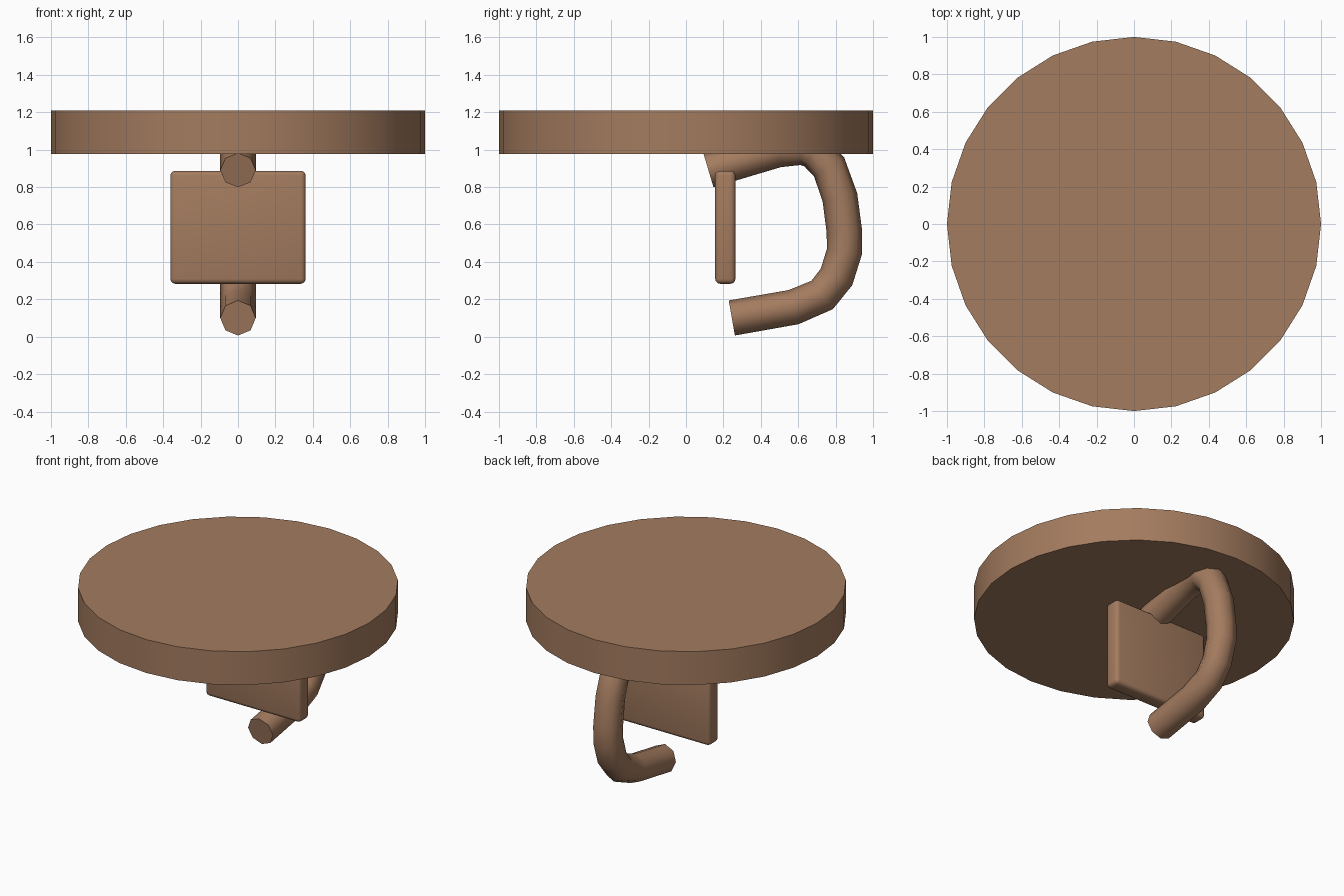
import bpy, bmesh, math
from mathutils import Vector

if "Cube" in bpy.data.objects:
    bpy.data.objects.remove(bpy.data.objects["Cube"])

brown = bpy.data.materials.new("warm brown")
brown.diffuse_color = (0.37, 0.2, 0.115, 1)
brown.use_nodes = True
brown.node_tree.nodes["Principled BSDF"].inputs["Base Color"].default_value = brown.diffuse_color


def finish(name, bm, angle):
    bmesh.ops.recalc_face_normals(bm, faces=bm.faces)
    mesh = bpy.data.meshes.new(name)
    bm.to_mesh(mesh)
    bm.free()
    mesh.materials.append(brown)
    obj = bpy.data.objects.new(name, mesh)
    bpy.context.collection.objects.link(obj)
    bpy.ops.object.select_all(action='DESELECT')
    obj.select_set(True)
    bpy.context.view_layer.objects.active = obj
    bpy.ops.object.shade_smooth_by_angle(angle=math.radians(angle))
    return obj


# Round top disc, 28 sides
bm = bmesh.new()
bmesh.ops.create_cone(bm, cap_ends=True, segments=28, radius1=1, radius2=1, depth=0.23)
bmesh.ops.translate(bm, verts=bm.verts, vec=(0, 0, 1.093))
finish("top_disc", bm, 30)

# Rounded square plate
bm = bmesh.new()
bmesh.ops.create_cube(bm, size=1)
bmesh.ops.scale(bm, verts=bm.verts, vec=(0.724, 0.108, 0.604))
bmesh.ops.translate(bm, verts=bm.verts, vec=(0, 0.21, 0.585))
bmesh.ops.bevel(bm, geom=bm.edges[:], offset=0.026, segments=3, profile=0.5, affect='EDGES')
finish("plate", bm, 40)

# Hooked eight-sided tube, path given as (y, z)
path = [(0.245, 0.1), (0.575, 0.158), (0.728, 0.223), (0.805, 0.32), (0.847, 0.455),
        (0.847, 0.56), (0.823, 0.745), (0.765, 0.908), (0.685, 0.99), (0.625, 1.012),
        (0.49, 1.0), (0.12, 0.89)]
pts = [Vector((0, y, z)) for y, z in path]
bm = bmesh.new()
rings = []
for i, p in enumerate(pts):
    d = Vector()
    if i > 0:
        d += (p - pts[i - 1]).normalized()
    if i < len(pts) - 1:
        d += (pts[i + 1] - p).normalized()
    d.normalize()
    side = Vector((1, 0, 0))
    up = d.cross(side)
    rings.append([bm.verts.new(p + 0.095 * (side * math.cos(a) + up * math.sin(a)))
                  for a in (k * math.pi / 4 for k in range(8))])
for r, s in zip(rings, rings[1:]):
    for k in range(8):
        bm.faces.new((r[k], r[(k + 1) % 8], s[(k + 1) % 8], s[k]))
bm.faces.new(rings[0])
bm.faces.new(rings[-1])
finish("hook_tube", bm, 60)
